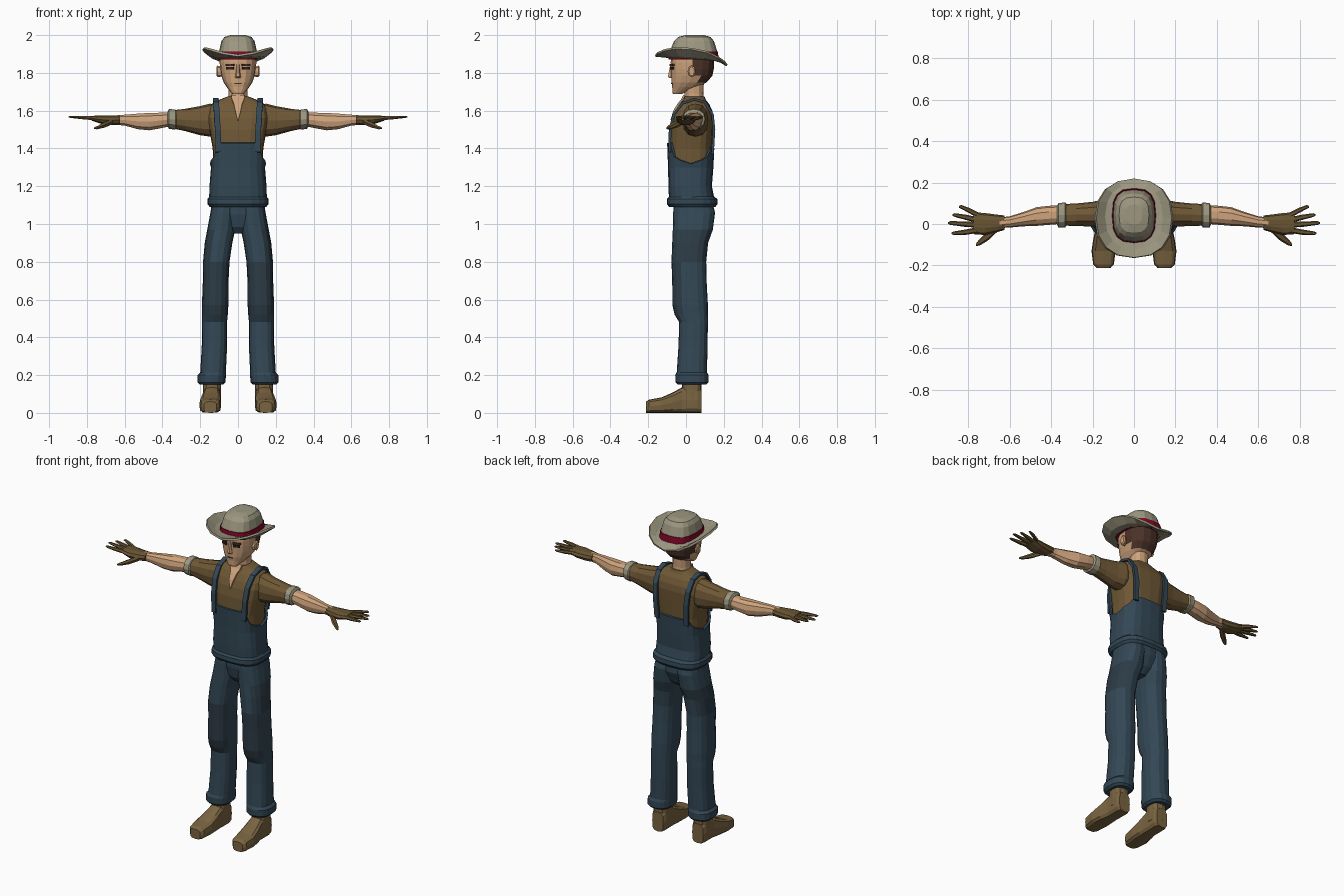
import bpy, bmesh, math
from mathutils import Vector


def material(name, r, g, b):
    lin = [((c / 255 + 0.055) / 1.055) ** 2.4 for c in (r, g, b)]
    m = bpy.data.materials.new(name)
    m.diffuse_color = (*lin, 1)
    return m


SKIN = material("skin", 206, 163, 124)
HAIR = material("dark_brown_hair", 76, 50, 40)
EYE = material("eye_dark", 45, 32, 28)
FELT = material("grey_felt", 156, 151, 128)
RED = material("red_band", 130, 8, 40)
SHIRT = material("brown_shirt", 112, 89, 54)
GLOVE = material("brown_leather", 104, 84, 50)
BOOT = material("tan_leather", 122, 100, 65)
DENIM = material("blue_denim", 51, 72, 86)
DARK = material("dark_denim", 45, 60, 70)


def finish(name, bm, mats, mirror=False, thick=0):
    bmesh.ops.recalc_face_normals(bm, faces=bm.faces)
    me = bpy.data.meshes.new(name)
    bm.to_mesh(me)
    bm.free()
    ob = bpy.data.objects.new(name, me)
    bpy.context.collection.objects.link(ob)
    for m in mats:
        me.materials.append(m)
    if thick:
        s = ob.modifiers.new("thickness", 'SOLIDIFY')
        s.thickness, s.offset = thick, 0
    if mirror:
        ob.modifiers.new("mirror", 'MIRROR')
    return ob


def loft(name, rings, mats, axis='z', n=12, p=2.3, mirror=False, warp=None, rule=None, caps=True):
    """Rings are (position on axis, centre u, centre v, radius u, radius v)."""
    bm = bmesh.new()
    rows = []
    for t, cu, cv, ru, rv in rings:
        row = []
        for i in range(n):
            a = 2 * math.pi * i / n
            c, s = math.cos(a), math.sin(a)
            u = cu + ru * math.copysign(abs(c) ** (2 / p), c)
            v = cv + rv * math.copysign(abs(s) ** (2 / p), s)
            co = Vector({'x': (t, u, v), 'y': (u, t, v), 'z': (u, v, t)}[axis])
            row.append(bm.verts.new(warp(co, a) if warp else co))
        rows.append(row)
    for A, B in zip(rows, rows[1:]):
        for i in range(n):
            j = (i + 1) % n
            bm.faces.new((A[i], A[j], B[j], B[i]))
    if caps:
        bm.faces.new(rows[0])
        bm.faces.new(rows[-1])
    bmesh.ops.recalc_face_normals(bm, faces=bm.faces)
    if rule:
        for f in bm.faces:
            f.material_index = rule(f.calc_center_median(), f.normal)
    return finish(name, bm, mats, mirror, 0 if caps else 0.012)


def ribbon(name, pts, mat, mirror=False, thick=0.01):
    """Strip along (x, y, z, half width) points."""
    bm = bmesh.new()
    rows = [[bm.verts.new((x + s * w, y, z)) for s in (-1, 1)] for x, y, z, w in pts]
    for (a, b), (c, d) in zip(rows, rows[1:]):
        bm.faces.new((a, b, d, c))
    finish(name, bm, [mat], mirror, thick)


def plate(name, loc, size, mat, turn=0):
    bm = bmesh.new()
    bmesh.ops.create_cube(bm, size=1)
    ca, sa = math.cos(turn), math.sin(turn)
    for v in bm.verts:
        x, y, z = (v.co[i] * size[i] for i in range(3))
        v.co = Vector(loc) + Vector((x * ca - y * sa, x * sa + y * ca, z))
    finish(name, bm, [mat], True)


# Boots
loft("boot_foot", [(-.212, .147, .03, .034, .03), (-.195, .147, .035, .05, .035), (-.13, .147, .041, .058, .041),
                   (-.07, .143, .054, .053, .054), (-.02, .139, .068, .046, .068), (.06, .138, .07, .047, .07),
                   (.082, .138, .06, .038, .06)], [BOOT], 'y', p=3.6, mirror=True)
loft("boot_ankle", [(.05, .138, .03, .048, .053), (.12, .138, .03, .047, .052), (.2, .138, .032, .05, .052)],
     [BOOT], p=2.8, mirror=True)


# Trousers, with knee patches and hip pockets
def patches(c, nrm):
    knee = .5 < c.z < .8 and nrm.y < -.3
    pocket = .8 < c.z < 1.0 and nrm.x > .6
    return int(knee or pocket)


LEG = [(.15, .14, .032, .062, .075), (.162, .14, .032, .074, .087), (.2, .139, .031, .075, .088),
       (.215, .132, .031, .068, .08), (.35, .125, .037, .067, .077), (.48, .124, .04, .066, .076),
       (.52, .122, .028, .068, .088), (.57, .121, .022, .07, .094), (.7, .118, .018, .068, .091),
       (.8, .115, .015, .07, .092), (.9, .103, .022, .073, .095), (.97, .089, .036, .074, .106),
       (1.06, .078, .043, .068, .111), (1.12, .072, .038, .065, .1)]
loft("trouser_leg", LEG, [DENIM, DARK], n=16, p=2.5, mirror=True, rule=patches)
loft("trouser_seat", [(.95, 0, .03, .03, .05), (.985, 0, .035, .07, .082), (1.05, 0, .042, .12, .102),
                      (1.12, 0, .04, .13, .1)], [DENIM], n=16, p=2.8)

# Shirt body
loft("shirt_body", [(1.15, 0, .025, .13, .1), (1.3, 0, .025, .13, .107), (1.4, 0, .025, .134, .111),
                    (1.5, 0, .03, .152, .112), (1.56, 0, .037, .163, .108), (1.6, 0, .042, .158, .097),
                    (1.635, 0, .045, .14, .078), (1.657, 0, .045, .1, .06), (1.675, 0, .045, .056, .053)],
     [SHIRT], n=20, p=3)


# Overalls bib, cut low under the arms
def bib_cut(co, a):
    if co.z > 1.39:
        s = math.sin(a)
        side = abs(math.cos(a)) > .75
        co.z = 1.32 + .06 * abs(s) if side else (1.43 if s < 0 else 1.4)
    return co


loft("overalls_bib", [(1.095, 0, .033, .146, .118), (1.108, 0, .033, .156, .129), (1.13, 0, .033, .156, .128),
                      (1.142, 0, .029, .147, .114), (1.2, 0, .022, .145, .109), (1.3, 0, .025, .137, .114),
                      (1.43, 0, .025, .143, .119)], [DENIM], n=20, p=3, warp=bib_cut, caps=False)
ribbon("shoulder_strap", [(.103, -.087, 1.38, .015), (.107, -.084, 1.5, .015), (.112, -.065, 1.58, .015),
                          (.116, -.02, 1.64, .015), (.118, .045, 1.661, .015), (.116, .1, 1.645, .015),
                          (.112, .14, 1.58, .015), (.106, .148, 1.5, .015), (.1, .14, 1.37, .015)],
       DENIM, True, .014)
# Open collar
ribbon("open_collar", [(0, -.077, 1.55, .002), (0, -.062, 1.6, .015), (0, -.04, 1.635, .022),
                       (0, -.022, 1.657, .032), (0, -.01, 1.68, .036)], SKIN)

# Arms
loft("sleeve", [(.09, .05, 1.555, .06, .075), (.15, .05, 1.55, .068, .087), (.2, .047, 1.547, .06, .077),
                (.28, .045, 1.551, .054, .059), (.345, .044, 1.554, .052, .048)], [SHIRT], 'x', mirror=True)
loft("sleeve_cuff", [(.325, .044, 1.553, .052, .046), (.332, .044, 1.553, .06, .054),
                     (.365, .042, 1.556, .059, .052), (.372, .042, 1.556, .044, .04)], [FELT], 'x', mirror=True)
loft("forearm", [(.35, .045, 1.555, .044, .038), (.41, .042, 1.548, .046, .043), (.47, .036, 1.542, .045, .048),
                 (.53, .024, 1.543, .035, .043), (.6, .01, 1.55, .027, .03), (.66, .005, 1.55, .025, .025)],
     [SKIN], 'x', n=10, mirror=True)
loft("glove_palm", [(.625, .006, 1.551, .035, .025), (.66, .003, 1.549, .042, .027), (.72, .0, 1.552, .053, .024),
                    (.775, .004, 1.56, .053, .013)], [GLOVE], 'x', n=10, mirror=True)
for label, y0, x1, y1 in (("little", .045, .845, .083), ("ring", .02, .875, .043),
                          ("middle", -.006, .897, .005), ("index", -.033, .88, -.045)):
    loft(label + "_finger", [(.74, y0 * .8, 1.558, .014, .012), ((.74 + x1) / 2, (y0 + y1) / 2, 1.563, .013, .01),
                             (x1 - .01, y1, 1.567, .009, .006), (x1, y1, 1.567, .004, .003)],
         [GLOVE], 'x', n=6, mirror=True)
loft("thumb", [(.66, -.02, 1.545, .018, .017), (.705, -.058, 1.525, .022, .016), (.745, -.088, 1.51, .016, .01),
               (.762, -.1, 1.507, .006, .005)], [GLOVE], 'x', n=6, mirror=True)


# Neck and head, hair at the back and sides
def hair(c, nrm):
    return int((c.y > .06 and c.z > 1.74) or (c.y > .01 and c.z > 1.79))


loft("neck", [(1.63, 0, .045, .055, .052), (1.69, 0, .042, .05, .05), (1.76, 0, .04, .052, .055)], [SKIN])
loft("head", [(1.688, 0, -.045, .03, .024), (1.698, 0, -.036, .038, .036), (1.725, 0, -.004, .06, .069),
              (1.75, 0, .016, .076, .093), (1.785, 0, .031, .089, .109), (1.82, 0, .034, .095, .113),
              (1.855, 0, .034, .097, .115), (1.9, 0, .036, .095, .114)], [SKIN, HAIR], n=16, p=2.5, rule=hair)
loft("nose", [(1.772, 0, -.076, .014, .012), (1.78, 0, -.08, .015, .018), (1.81, 0, -.079, .01, .012),
              (1.845, 0, -.078, .008, .006)], [SKIN], n=6)
loft("ear", [(.085, .025, 1.805, .016, .024), (.108, .03, 1.808, .021, .031), (.113, .03, 1.808, .014, .024)],
     [SKIN], 'x', n=8, mirror=True)
plate("eye", (.042, -.074, 1.825), (.04, .009, .014), EYE, math.radians(22))
plate("eyebrow", (.043, -.075, 1.842), (.048, .0095, .01), HAIR, math.radians(22))
ribbon("mouth", [(0, -.077, 1.742, .018), (0, -.0775, 1.746, .018)], HAIR, thick=.004)


# Hat: curled brim, red band, crown
def curl(co, a):
    k = (co.z - 1.88) * 100                      # 0 at the crown, 1 at the rim
    side = abs(math.cos(a)) ** 1.5
    co.z = 1.878 + k * (-.012 - .02 * math.sin(a)) + k * k * .062 * side - .006 * math.sin(a)
    return co


loft("hat_brim", [(1.88, 0, .04, .098, .125), (1.885, 0, .034, .142, .158), (1.89, 0, .027, .186, .19)],
     [FELT], n=16, p=2.3, warp=curl, caps=False)
loft("hat_band", [(1.87, 0, .04, .107, .133), (1.914, 0, .04, .104, .129)], [RED], n=16, p=2.8)
loft("hat_crown", [(1.87, 0, .04, .102, .128), (1.915, 0, .04, .1, .125), (1.968, 0, .042, .088, .106),
                   (1.99, 0, .044, .072, .086), (2.0, 0, .046, .04, .048)], [FELT], n=16, p=2.8)
